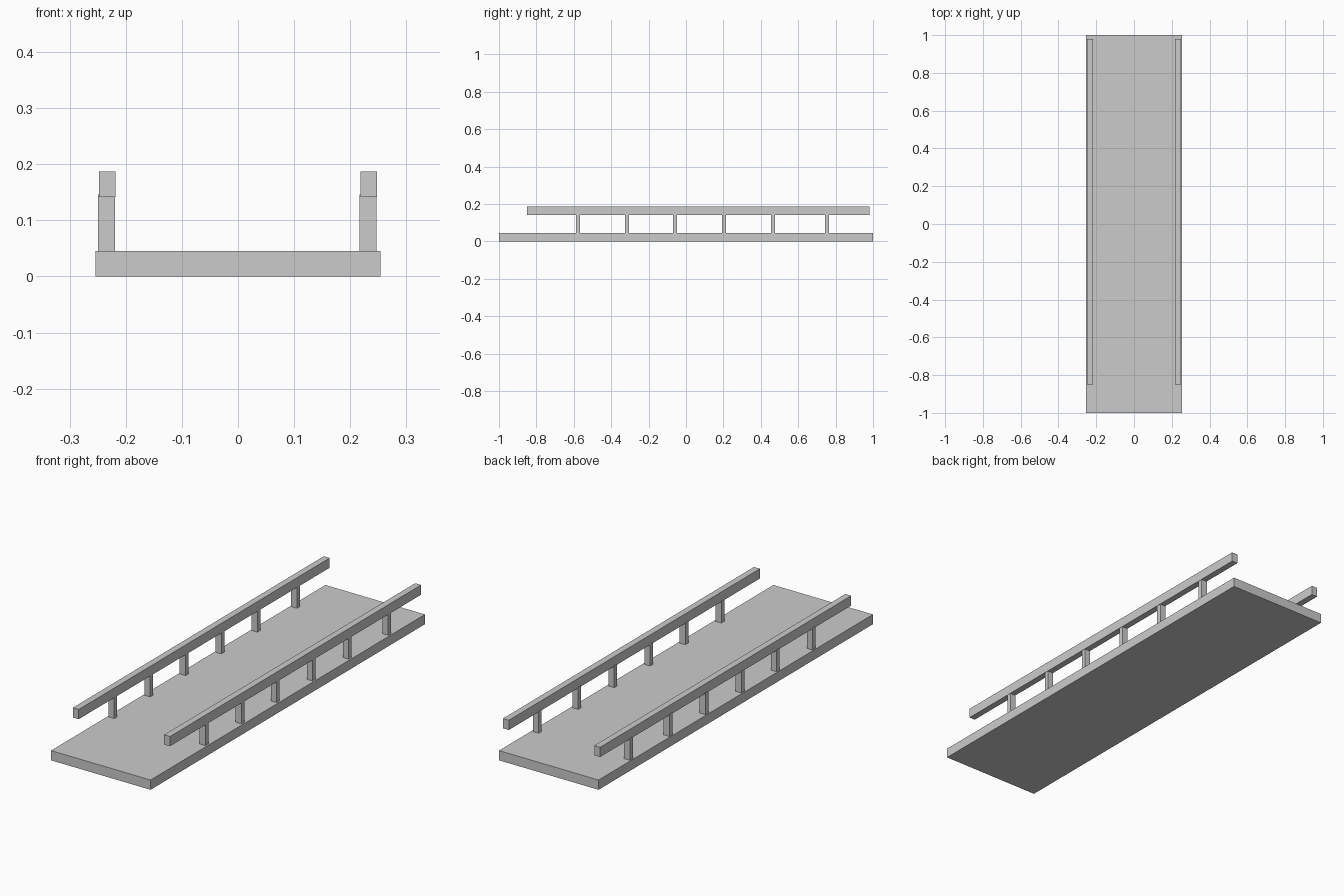
import bpy

if "Cube" in bpy.data.objects:
    bpy.data.objects.remove(bpy.data.objects["Cube"])


def box(name, x, y, z):
    """Axis-aligned box from (min, max) ranges."""
    spans = (x, y, z)
    bpy.ops.mesh.primitive_cube_add(size=1, location=[(a + b) / 2 for a, b in spans])
    obj = bpy.context.object
    obj.name = name
    obj.scale = [b - a for a, b in spans]
    bpy.ops.object.transform_apply(location=False, rotation=False, scale=True)
    return obj


# Deck slab
box("deck", (-0.254, 0.254), (-1, 1), (0, 0.045))

# Railings: a bar on six posts along each edge (posts sit slightly towards -x)
post_centres = (-0.578, -0.316, -0.059, 0.203, 0.466, 0.754)
for side, cx in (("left", -0.233), ("right", 0.233)):
    box(f"{side}_rail", (cx - 0.015, cx + 0.015), (-0.85, 0.98), (0.142, 0.187))
    px = cx - 0.0015
    for i, y in enumerate(post_centres, 1):
        box(f"{side}_post_{i}", (px - 0.015, px + 0.015),
            (y - 0.011, y + 0.011), (0.045, 0.146))
